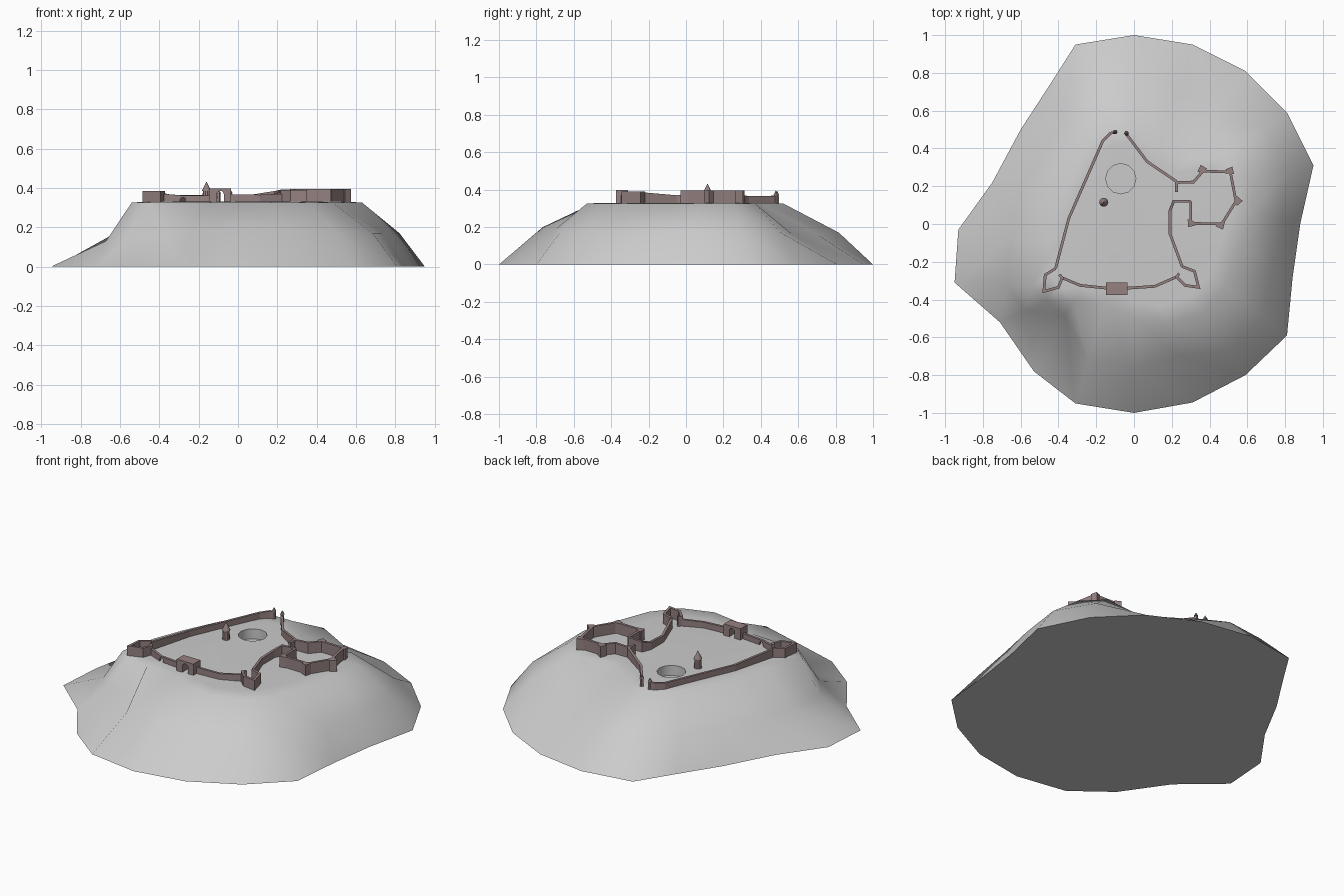
import bpy, bmesh, math
from mathutils import Vector

if "Cube" in bpy.data.objects:
    bpy.data.objects.remove(bpy.data.objects["Cube"])

TOP = 0.33
stone = bpy.data.materials.new("stone")
stone.diffuse_color = (0.30, 0.22, 0.22, 1)
stone.use_nodes = True
stone.node_tree.nodes["Principled BSDF"].inputs["Base Color"].default_value = stone.diffuse_color


def finish(name, bm, mat=None):
    bmesh.ops.recalc_face_normals(bm, faces=bm.faces[:])
    me = bpy.data.meshes.new(name)
    bm.to_mesh(me)
    bm.free()
    ob = bpy.data.objects.new(name, me)
    bpy.context.collection.objects.link(ob)
    if mat:
        me.materials.append(mat)
    return ob


def activate(ob):
    bpy.ops.object.select_all(action='DESELECT')
    ob.select_set(True)
    bpy.context.view_layer.objects.active = ob


def cut(ob, cutter):
    m = ob.modifiers.new("cut", 'BOOLEAN')
    m.operation, m.solver, m.object = 'DIFFERENCE', 'EXACT', cutter
    activate(ob)
    bpy.ops.object.modifier_apply(modifier="cut")
    bpy.data.objects.remove(cutter)


def loft(name, rings, mat=None):
    """Closed solid through rings of equal point count."""
    bm = bmesh.new()
    R = [[bm.verts.new(p) for p in ring] for ring in rings]
    n = len(R[0])
    for a, b in zip(R, R[1:]):
        for i in range(n):
            j = (i + 1) % n
            bm.faces.new((a[i], a[j], b[j], b[i]))
    bm.faces.new(R[0])
    bm.faces.new(R[-1])
    return finish(name, bm, mat)


def prism(name, pts, z0, z1, mat=None):
    return loft(name, [[(x, y, z) for x, y in pts] for z in (z0, z1)], mat)


def ngon(cx, cy, r, n):
    return [(cx + r * math.cos(i * math.tau / n), cy + r * math.sin(i * math.tau / n)) for i in range(n)]


# hill: base outline, mid slope, flat plateau
base = [(0, 1), (.31, .95), (.59, .81), (.81, .59), (.95, .31), (.88, 0), (.84, -.28), (.81, -.59),
        (.59, -.8), (.31, -.945), (0, -1), (-.31, -.95), (-.53, -.78), (-.71, -.52), (-.95, -.31),
        (-.93, -.03), (-.75, .22), (-.6, .5), (-.45, .73), (-.31, .95)]
rim = [(0, .52), (.13, .40), (.28, .33), (.5, .37), (.61, .26), (.63, .07), (.56, -.12), (.48, -.33),
       (.36, -.47), (.18, -.53), (0, -.5), (-.15, -.42), (-.32, -.41), (-.46, -.41), (-.54, -.33),
       (-.49, -.1), (-.42, .08), (-.34, .25), (-.25, .42), (-.13, .52)]
# ravines and ridges: how far in, and how high, the mid slope sits
slope = {1: (.45, .16), 2: (.5, .16), 9: (.6, .19), 10: (.47, .2), 11: (.43, .18), 12: (.8, .16),
         13: (.55, .14), 14: (.68, .13), 15: (.64, .14)}
mid = []
for i, (b, r) in enumerate(zip(base, rim)):
    t, z = slope.get(i, (.38, .17))
    mid.append((b[0] + (r[0] - b[0]) * t, b[1] + (r[1] - b[1]) * t, z))
hill = loft("hill", [[(x, y, 0) for x, y in base], mid, [(x, y, TOP - .004) for x, y in rim],
                     [(x * .82, y * .82, TOP) for x, y in rim]])
cut(hill, prism("pond_cutter", ngon(-.07, .24, .08, 12), TOP - .06, TOP + .05))
activate(hill)
bpy.ops.object.shade_smooth_by_angle(angle=math.radians(60))


# walls: mitred strips, each point is (x, y, top height)
def wall(name, pts, w=.0145):
    P = [Vector(p[:2]) for p in pts]
    secs = []
    for i, p in enumerate(P):
        d1 = (p - P[i - 1]).normalized() if i else (P[1] - p).normalized()
        d2 = (P[i + 1] - p).normalized() if i < len(P) - 1 else d1
        n1, n2 = Vector((-d1.y, d1.x)), Vector((-d2.y, d2.x))
        m = (n1 + n2).normalized()
        m *= w / 2 / max(.4, m.dot(n1))
        a, b, h = p + m, p - m, pts[i][2]
        secs.append([(a.x, a.y, TOP - .012), (b.x, b.y, TOP - .012), (b.x, b.y, h), (a.x, a.y, h)])
    return loft(name, secs, stone)


wall("west_wall", [(-.10, .487, .37), (-.125, .48, .37), (-.165, .44, .365), (-.345, .03, .365),
                   (-.415, -.235, .38)])
wall("southwest_bastion", [(-.415, -.235, .385), (-.47, -.27, .385), (-.477, -.357, .385),
                           (-.40, -.335, .385), (-.38, -.285, .385), (-.395, -.268, .385)])
front = wall("front_wall_left", [(-.38, -.285, .37), (-.285, -.325, .362), (-.14, -.34, .362)])
wall("front_wall_right", [(-.04, -.34, .368), (.11, -.33, .365), (.225, -.28, .37)])
wall("southeast_bastion", [(.24, -.262, .39), (.225, -.28, .39), (.27, -.325, .39), (.342, -.335, .39),
                           (.32, -.25, .39), (.255, -.225, .39)])
wall("east_wall", [(.255, -.225, .385), (.19, -.05, .37), (.19, .07, .375), (.21, .12, .39), (.30, .12, .395)])
wall("citadel_wall", [(.30, .12, .395), (.30, .003, .395), (.465, 0, .395), (.54, .12, .395),
                      (.51, .275, .395), (.365, .28, .395), (.315, .222, .395), (.225, .22, .39)])
wall("citadel_gate_stub", [(.225, .225, .39), (.225, .17, .39)])
wall("northeast_wall", [(.225, .225, .39), (.07, .33, .365), (-.04, .475, .365)])

# small pointed towers on the citadel corners
for x, y, a in [(.458, -.002, -1.1), (.545, .122, 0), (.507, .277, 1.1), (.362, .285, 1.9), (.305, .008, -2.2)]:
    c, s = math.cos(a), math.sin(a)
    shape = [(-.01, -.012), (0, -.026), (.03, 0), (0, .026), (-.01, .012)]
    prism("corner_tower", [(x + u * c - v * s, y + u * s + v * c) for u, v in shape], TOP - .012, .395, stone)

# front gatehouse with arched passage, and a drain through the front wall
gate = prism("gatehouse", [(-.147, -.375), (-.035, -.375), (-.035, -.31), (-.147, -.31)], TOP - .012, .398, stone)


def passage(x, r, z0, zc):
    prof = [(x + r * math.cos(math.pi * i / 8), zc + r * math.sin(math.pi * i / 8)) for i in range(9)]
    prof += [(x - r, z0), (x + r, z0)]
    return loft("passage_cutter", [[(u, y, v) for u, v in prof] for y in (-.6, -.2)])


cut(gate, passage(-.09, .018, .3, .367))
cut(front, passage(-.28, .014, .3, .338))


# central turret and pointed gate posts
def spire(name, x, y, r, eave, tip, sides):
    loft(name, [[(px, py, z) for px, py in ngon(x, y, q, sides)]
                for q, z in ((r, TOP - .012), (r * .85, eave), (r * 1.1, eave), (r * .03, tip))], stone)


spire("turret", -.16, .115, .022, .385, .432, 10)
spire("north_gate_post_left", -.10, .487, .012, .372, .395, 6)
spire("north_gate_post_right", -.04, .48, .012, .372, .395, 6)
